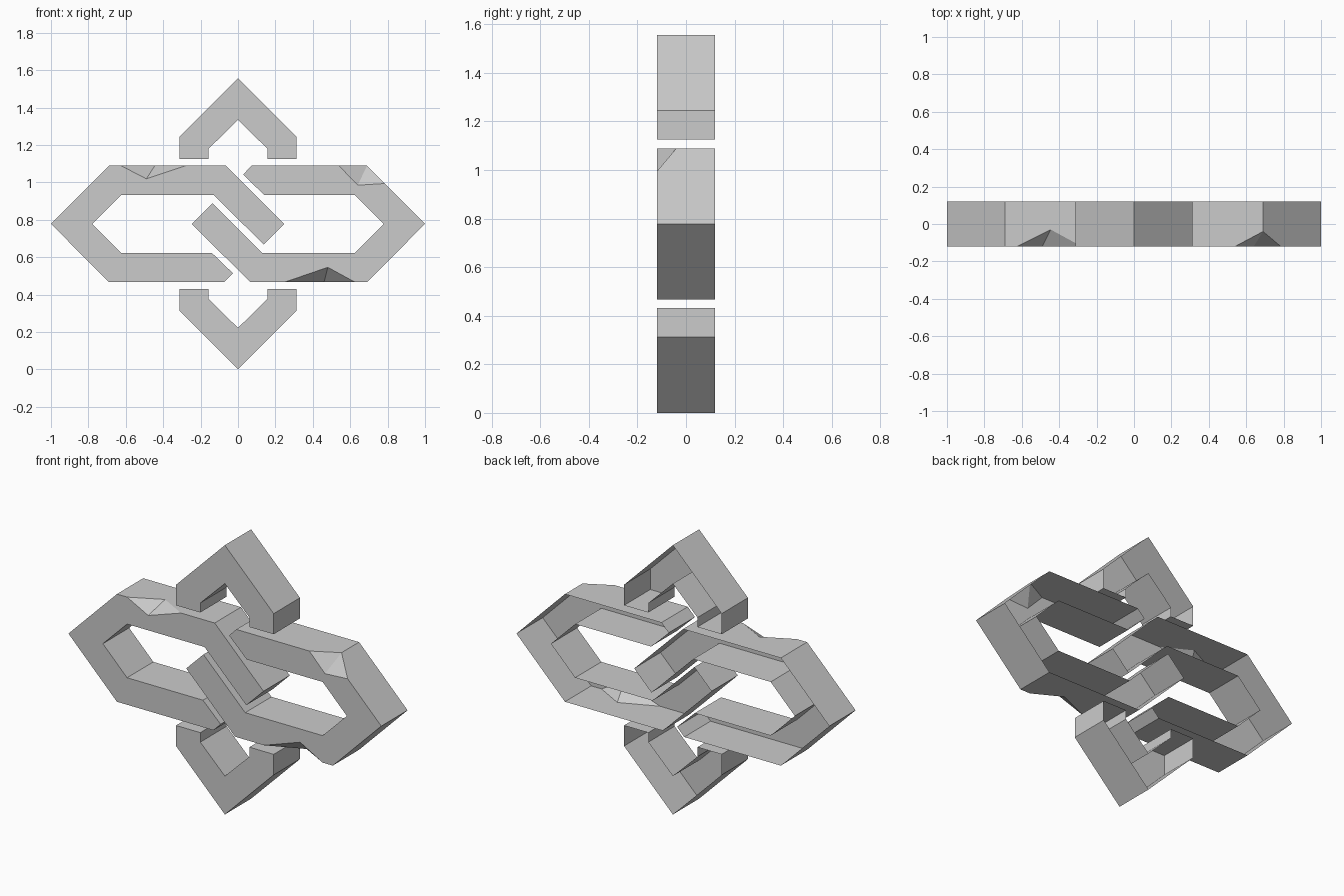
import bpy
import bmesh

cube = bpy.data.objects.get("Cube")
if cube:
    bpy.data.objects.remove(cube, do_unlink=True)

MID = 0.778      # height of the centre
DEPTH = 0.12     # half thickness

stone = bpy.data.materials.new("light_grey")
stone.use_nodes = True
stone.diffuse_color = (0.6, 0.6, 0.6, 1)
stone.node_tree.nodes["Principled BSDF"].inputs["Base Color"].default_value = (0.6, 0.6, 0.6, 1)


def spin(points):
    """Half turn of an outline about the centre."""
    return [(-x, -z) for x, z in points]


def chip(start, end, front, top, depth):
    """Broken edge: start and end on the rim, deepest points on front and wall."""
    return [start, (*front, *top, depth), end]


def shell(name, outline):
    """Front plate with side walls and an open back; outline runs clockwise."""
    bm = bmesh.new()
    front, rim, back = [], [], []
    for p in reversed(outline):
        f = bm.verts.new((p[0], -DEPTH, p[1] + MID))
        r = f
        if len(p) == 5:
            r = bm.verts.new((p[2], p[4] - DEPTH, p[3] + MID))
        front.append(f)
        rim.append(r)
        back.append(bm.verts.new((r.co.x, DEPTH, r.co.z)))
    bm.faces.new(front)
    n = len(front)
    for i in range(n):
        j = (i + 1) % n
        bm.faces.new((rim[j], rim[i], back[i], back[j]))
        if front[i] != rim[i]:
            bm.faces.new((front[i], rim[i - 1], rim[i]))
            bm.faces.new((rim[j], front[i], rim[i]))
    # Merge flat wall pieces
    bmesh.ops.dissolve_limit(bm, angle_limit=0.005, verts=bm.verts, edges=bm.edges)
    mesh = bpy.data.meshes.new(name)
    bm.to_mesh(mesh)
    bm.free()
    mesh.materials.append(stone)
    obj = bpy.data.objects.new(name, mesh)
    bpy.context.collection.objects.link(obj)
    return obj


# Chevrons above and below
half = [(0, MID), (0.312, 0.466), (0.312, 0.347), (0.157, 0.347), (0.157, 0.402)]
chevron = half + [(0, 0.556)] + [(-x, z) for x, z in reversed(half[1:])]
shell("upper_chevron", chevron)
shell("lower_chevron", spin(chevron))

# Interlocking hexagonal links
H, I = 0.311, 0.155
link = [(-1, 0), (-0.69, H), (-0.065, H), (0.247, 0), (0.137, -0.11), (-0.13, I),
        (-0.625, I), (-0.78, 0), (-0.625, -I), (-0.14, -I), (-0.027, -0.264),
        (-0.073, -H), (-0.69, -H)]
link[5] = (-0.13, I)

top_chip = chip((-0.625, H), (-0.28, H), (-0.49, 0.241), (-0.445, H), 0.09)
shell("left_link", link[:2] + top_chip + link[2:])

other = spin(link)
low_chip = chip((0.625, -H), (0.25, -H), (0.48, -0.232), (0.46, -H), 0.09)
corner_chip = chip((0.54, H), (0.785, 0.216), (0.64, 0.207), (0.69, H), 0.08)
shell("right_link", other[:2] + low_chip + other[2:-1] + corner_chip)
